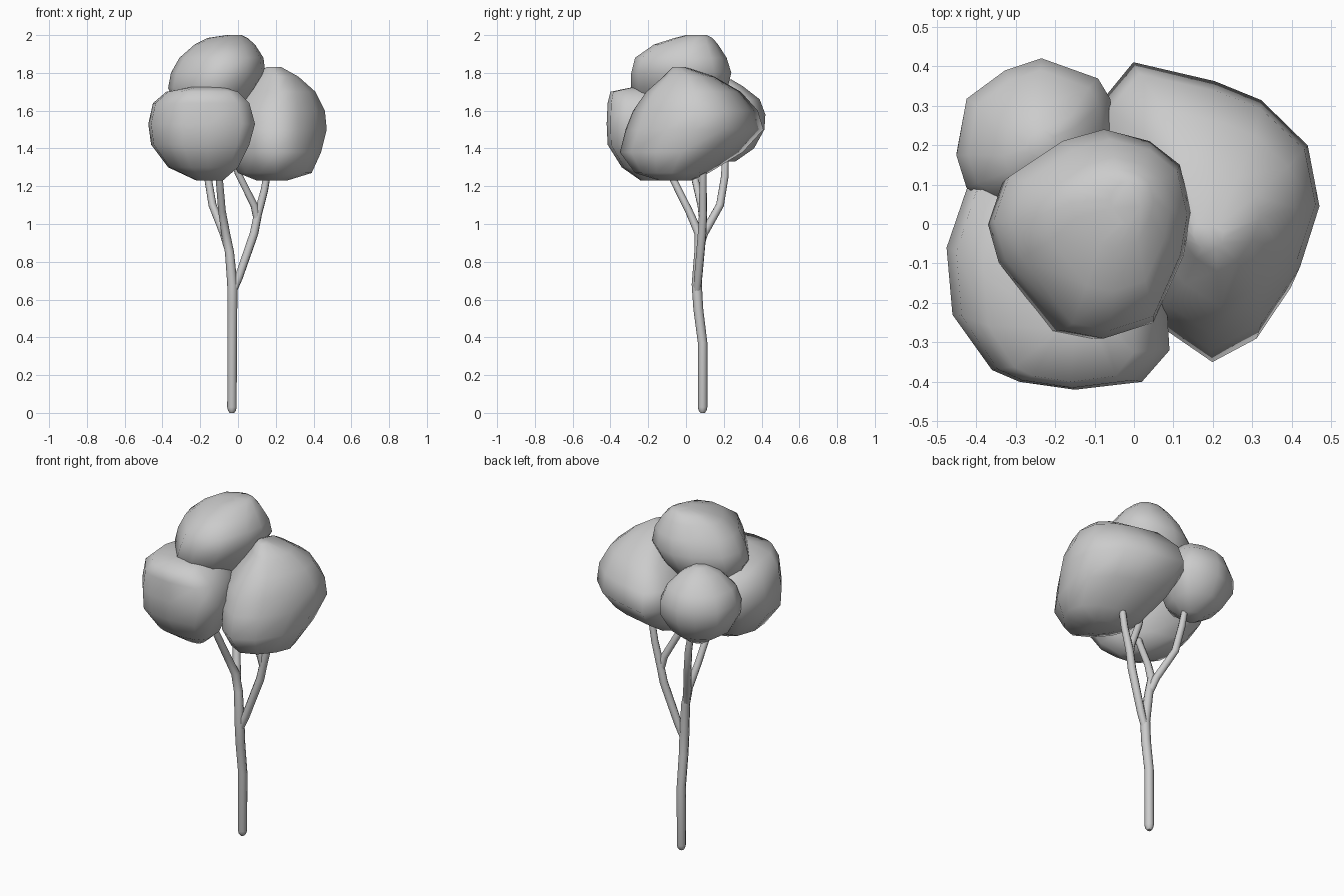
import bpy, bmesh


def leaf_clump(name, outline, levels):
    """Loft a plan outline through levels of (z, xmin, xmax, ymin, ymax)."""
    xs, ys = [p[0] for p in outline], [p[1] for p in outline]
    x0, y0 = min(xs), min(ys)
    w, d = max(xs) - x0, max(ys) - y0
    bm = bmesh.new()
    rings = []
    for z, xa, xb, ya, yb in levels:
        rings.append([bm.verts.new((xa + (x - x0) / w * (xb - xa),
                                    ya + (y - y0) / d * (yb - ya), z)) for x, y in outline])
    n = len(outline)
    for a, b in zip(rings, rings[1:]):
        for i in range(n):
            j = (i + 1) % n
            bm.faces.new((a[i], a[j], b[j], b[i]))
    bm.faces.new(rings[0])
    bm.faces.new(rings[-1])
    bmesh.ops.recalc_face_normals(bm, faces=bm.faces[:])
    for f in bm.faces:
        f.smooth = True
    me = bpy.data.meshes.new(name)
    bm.to_mesh(me)
    bm.free()
    bpy.context.collection.objects.link(bpy.data.objects.new(name, me))


def limb(name, points):
    """Round tube along points of (x, y, z, radius)."""
    cu = bpy.data.curves.new(name, 'CURVE')
    cu.dimensions = '3D'
    cu.bevel_depth = 1.0
    cu.bevel_resolution = 2
    cu.use_fill_caps = True
    sp = cu.splines.new('POLY')
    sp.points.add(len(points) - 1)
    for p, (x, y, z, r) in zip(sp.points, points):
        p.co = (x, y, z, 1)
        p.radius = r
    sp.use_smooth = True
    bpy.context.collection.objects.link(bpy.data.objects.new(name, cu))


# Foliage clumps
leaf_clump("right_foliage",
           [(.47, .03), (.44, .19), (.32, .31), (.20, .36), (-.01, .41), (-.09, .31), (-.11, .10),
            (-.05, -.10), (.06, -.26), (.19, -.35), (.32, -.28), (.42, -.13)],
           [(1.23, .10, .26, -.14, .03), (1.27, .0, .39, -.27, .12), (1.38, -.06, .44, -.35, .30),
            (1.50, -.10, .47, -.32, .41), (1.60, -.08, .46, -.28, .38), (1.70, .01, .41, -.21, .29),
            (1.78, .09, .32, -.12, .15), (1.83, .15, .23, -.07, .0)])
leaf_clump("front_foliage",
           [(-.42, .10), (-.475, -.06), (-.46, -.23), (-.36, -.37), (-.29, -.40), (-.15, -.42),
            (.02, -.40), (.09, -.32), (.08, -.15), (.0, .0), (-.12, .10), (-.30, .14)],
           [(1.23, -.22, -.08, -.24, -.08), (1.30, -.37, .0, -.34, .02), (1.42, -.46, .06, -.415, .10),
            (1.53, -.475, .09, -.42, .14), (1.64, -.45, .06, -.415, .12), (1.70, -.38, .0, -.40, .02),
            (1.725, -.25, -.08, -.28, -.10)])
leaf_clump("top_foliage",
           [(.15, .03), (.12, .15), (.04, .21), (-.08, .24), (-.19, .21), (-.33, .12), (-.37, .01),
            (-.34, -.09), (-.19, -.27), (-.08, -.29), (.05, -.25), (.13, -.08)],
           [(1.56, -.20, -.05, -.12, .02), (1.62, -.32, .03, -.22, .14), (1.72, -.37, .10, -.29, .22),
            (1.80, -.355, .145, -.29, .24), (1.88, -.31, .135, -.27, .215), (1.95, -.23, .09, -.17, .17),
            (1.985, -.16, .05, -.06, .14), (2.0, -.06, .02, .0, .11)])
leaf_clump("back_foliage",
           [(-.10, .37), (-.24, .42), (-.33, .39), (-.425, .32), (-.45, .18), (-.425, .10),
            (-.36, .06), (-.22, .04), (-.10, .10), (-.06, .22), (-.07, .32)],
           [(1.33, -.28, -.17, .15, .26), (1.40, -.39, -.10, .06, .36), (1.50, -.45, -.05, .04, .415),
            (1.58, -.45, -.05, .03, .42), (1.66, -.42, -.08, .05, .39), (1.73, -.33, -.14, .10, .30),
            (1.765, -.27, -.20, .17, .24)])

# Trunk running up into the front-left branch
limb("trunk", [(-.032, .088, .0, .012), (-.032, .088, .012, .021), (-.032, .088, .03, .025),
               (-.031, .088, .37, .025), (-.030, .065, .55, .026), (-.030, .057, .68, .027),
               (-.045, .068, .85, .024), (-.065, .068, .95, .023), (-.085, .015, 1.07, .020),
               (-.10, -.075, 1.25, .019), (-.13, -.13, 1.40, .015)])
# Branches
limb("back_branch", [(-.05, .068, .86, .02), (-.075, .095, .95, .022), (-.135, .18, 1.10, .021),
                     (-.16, .205, 1.25, .020), (-.19, .21, 1.42, .015)])
limb("right_branch", [(-.028, .058, .64, .02), (.005, .065, .72, .022), (.085, .085, .95, .023),
                      (.105, .09, 1.05, .022), (.14, .09, 1.18, .020), (.16, .09, 1.30, .019),
                      (.18, .08, 1.42, .015)])
limb("top_branch", [(.10, .088, 1.03, .02), (.085, .08, 1.10, .020), (.0, .04, 1.27, .019),
                    (-.05, .02, 1.45, .018), (-.08, .0, 1.62, .015)])
